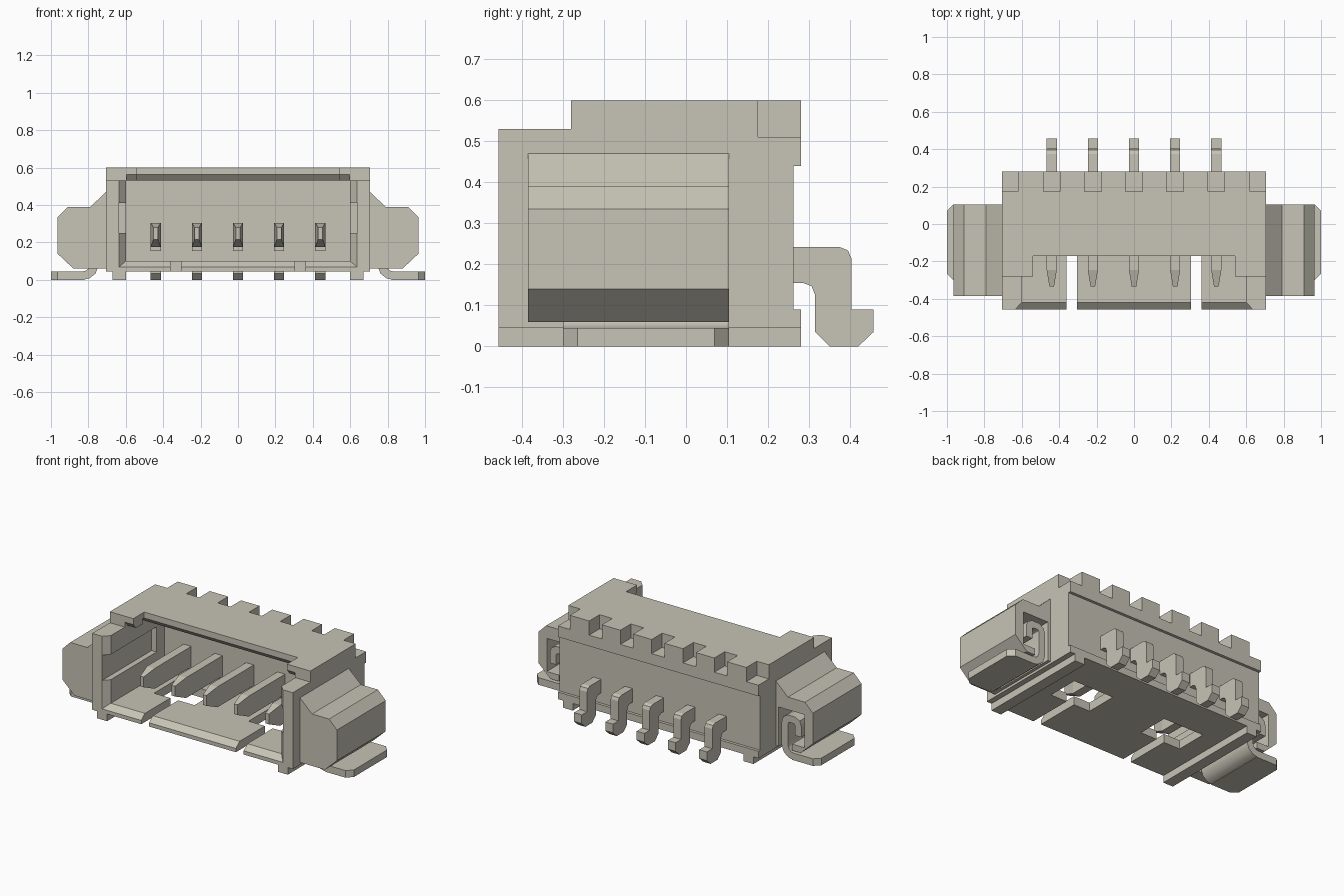
import bpy, bmesh, math
from mathutils import Vector

cube = bpy.data.objects.get("Cube")
if cube:
    bpy.data.objects.remove(cube, do_unlink=True)

beige = bpy.data.materials.new("warm_beige")
beige.use_nodes = True
COLOR = (0.57, 0.55, 0.465, 1)
beige.diffuse_color = COLOR
next(n for n in beige.node_tree.nodes if n.type == 'BSDF_PRINCIPLED').inputs["Base Color"].default_value = COLOR


def finish(name, bm):
    bmesh.ops.recalc_face_normals(bm, faces=bm.faces)
    me = bpy.data.meshes.new(name)
    bm.to_mesh(me)
    bm.free()
    me.materials.append(beige)
    ob = bpy.data.objects.new(name, me)
    bpy.context.collection.objects.link(ob)
    return ob


def prism(name, pts, axis, a, b):
    """Extrude a 2D outline along an axis from a to b."""
    place = {'x': lambda p, t: (t, p[0], p[1]),
             'y': lambda p, t: (p[0], t, p[1]),
             'z': lambda p, t: (p[0], p[1], t)}[axis]
    bm = bmesh.new()
    lo = [bm.verts.new(place(p, a)) for p in pts]
    hi = [bm.verts.new(place(p, b)) for p in pts]
    bm.faces.new(lo)
    bm.faces.new(hi[::-1])
    n = len(pts)
    for i in range(n):
        j = (i + 1) % n
        bm.faces.new((lo[i], lo[j], hi[j], hi[i]))
    return finish(name, bm)


def box(name, x0, x1, y0, y1, z0, z1):
    return prism(name, [(x0, y0), (x1, y0), (x1, y1), (x0, y1)], 'z', z0, z1)


def taper(name, ya, ra, yb, rb):
    """Solid between two x/z rectangles (x0, x1, z0, z1) at ya and yb."""
    bm = bmesh.new()
    loops = []
    for y, (x0, x1, z0, z1) in ((ya, ra), (yb, rb)):
        loops.append([bm.verts.new(c) for c in ((x0, y, z0), (x1, y, z0), (x1, y, z1), (x0, y, z1))])
    a, b = loops
    bm.faces.new(a)
    bm.faces.new(b[::-1])
    for i in range(4):
        j = (i + 1) % 4
        bm.faces.new((a[i], a[j], b[j], b[i]))
    return finish(name, bm)


def cut(target, cutters):
    for c in cutters:
        m = target.modifiers.new("cut", 'BOOLEAN')
        m.operation = 'DIFFERENCE'
        m.solver = 'EXACT'
        m.object = c
        bpy.context.view_layer.objects.active = target
        bpy.ops.object.modifier_apply(modifier=m.name)
        bpy.data.objects.remove(c, do_unlink=True)


def strip(path, t):
    """Outline of a band of thickness t along a path."""
    p = [Vector(q) for q in path]
    left, right = [], []
    for i, q in enumerate(p):
        d0 = (q - p[max(i - 1, 0)]).normalized()
        d1 = (p[min(i + 1, len(p) - 1)] - q).normalized()
        d = (d0 + d1).normalized()
        ref = d1 if d1.length else d0
        n = Vector((-d.y, d.x)) * (t / 2 / max(d.dot(ref), 0.5))
        left.append(q + n)
        right.append(q - n)
    return left + right[::-1]


PIN_X = [-0.44, -0.22, 0, 0.22, 0.44]

# Main housing
housing = prism("housing", [(-.457, .045), (.28, .045), (.28, .09), (.262, .09), (.262, .44),
                            (.28, .44), (.28, .6), (-.28, .6), (-.28, .53), (-.457, .53)],
                'x', -.705, .705)
cutters = [
    box("c", -.6, .6, -.5, .12, .1, .53),             # socket cavity
    box("c", -.6, .6, -.5, -.28, .3, .7),             # open top at the mouth
    box("c", -.54, .54, -.5, -.17, .4, .7),           # roof cut-back
    taper("c", -.47, (-.648, .648, .058, .7), -.42, (-.6, .6, .1, .7)),  # mouth bevel
]
# Bevels under the roof edges
for y, w in ((-.28, .597), (-.17, .594)):
    cutters.append(prism("c", [(y - .02, .45), (y - .02, .562), (y, .562), (y + .03, .528), (y + .03, .45)],
                         'x', -w, w))
for s in (-1, 1):
    # Side grooves, floor slots and floor windows
    cutters.append(box("c", *sorted((s * .55, s * .635)), -.5, .04, .25, .41))
    cutters.append(box("c", *sorted((s * .305, s * .36)), -.5, -.1, 0, .15))
    cutters.append(box("c", *sorted((s * .19, s * .475)), -.165, .04, 0, .15))
    # Rear corner notch
    cutters.append(box("c", *sorted((s * .62, s * .8)), .175, .35, .51, .7))
for x in PIN_X:
    cutters.append(box("c", x - .045, x + .045, .175, .35, .51, .7))
cut(housing, cutters)

# Contact pins: inner blade, tapered tip and bent solder tail
tail = [(.1, .155), (.285, .155), (.306, .147), (.315, .125), (.315, .035), (.35, 0), (.42, 0),
        (.457, .035), (.457, .09), (.403, .09), (.403, .215), (.395, .234), (.375, .242), (.1, .242)]
for i, x in enumerate(PIN_X, 1):
    h = .027
    box(f"pin_blade_{i}", x - h, x + h, -.245, .13, .175, .305)
    taper(f"pin_tip_{i}", -.335, (x - .012, x + .012, .215, .28), -.245, (x - h, x + h, .175, .305))
    prism(f"pin_tail_{i}", tail, 'x', x - h, x + h)

for s, side in ((1, "left"), (-1, "right")):
    # Underside rail
    box(f"{side}_rail", *sorted((s * .6, s * .67)), -.457, .28, 0, .05)

    # Side wing with a pocket open at the rear and below
    outline = [(.7, .06), (.88, .06), (.965, .14), (.965, .335), (.91, .39), (.79, .39), (.7, .475)]
    wing = prism(f"{side}_wing", [(s * x, z) for x, z in outline], 'y', -.385, .105)
    cut(wing, [box("c", *sorted((s * .725, s * .905)), -.31, .15, .1, .31),
               box("c", *sorted((s * .725, s * .82)), -.31, .15, 0, .2)])

    # Solder clip: flat pad and curled hook
    pad = [(.82, -.3), (.965, -.3), (1, -.265), (1, .07), (.965, .105), (.82, .105)]
    prism(f"{side}_clip_pad", [(s * x, y) for x, y in pad], 'z', 0, .045)
    path = [(.83, .0225), (.803, .029), (.78, .047), (.768, .08), (.768, .22), (.775, .243),
            (.795, .255), (.835, .255), (.855, .245), (.862, .225), (.862, .16)]
    hook = prism(f"{side}_clip_hook", [(s * q.x, q.y) for q in strip(path, .044)], 'y', -.3, .105)
    bpy.ops.object.select_all(action='DESELECT')
    hook.select_set(True)
    bpy.context.view_layer.objects.active = hook
    bpy.ops.object.shade_smooth_by_angle(angle=math.radians(40))
    hook.select_set(False)
